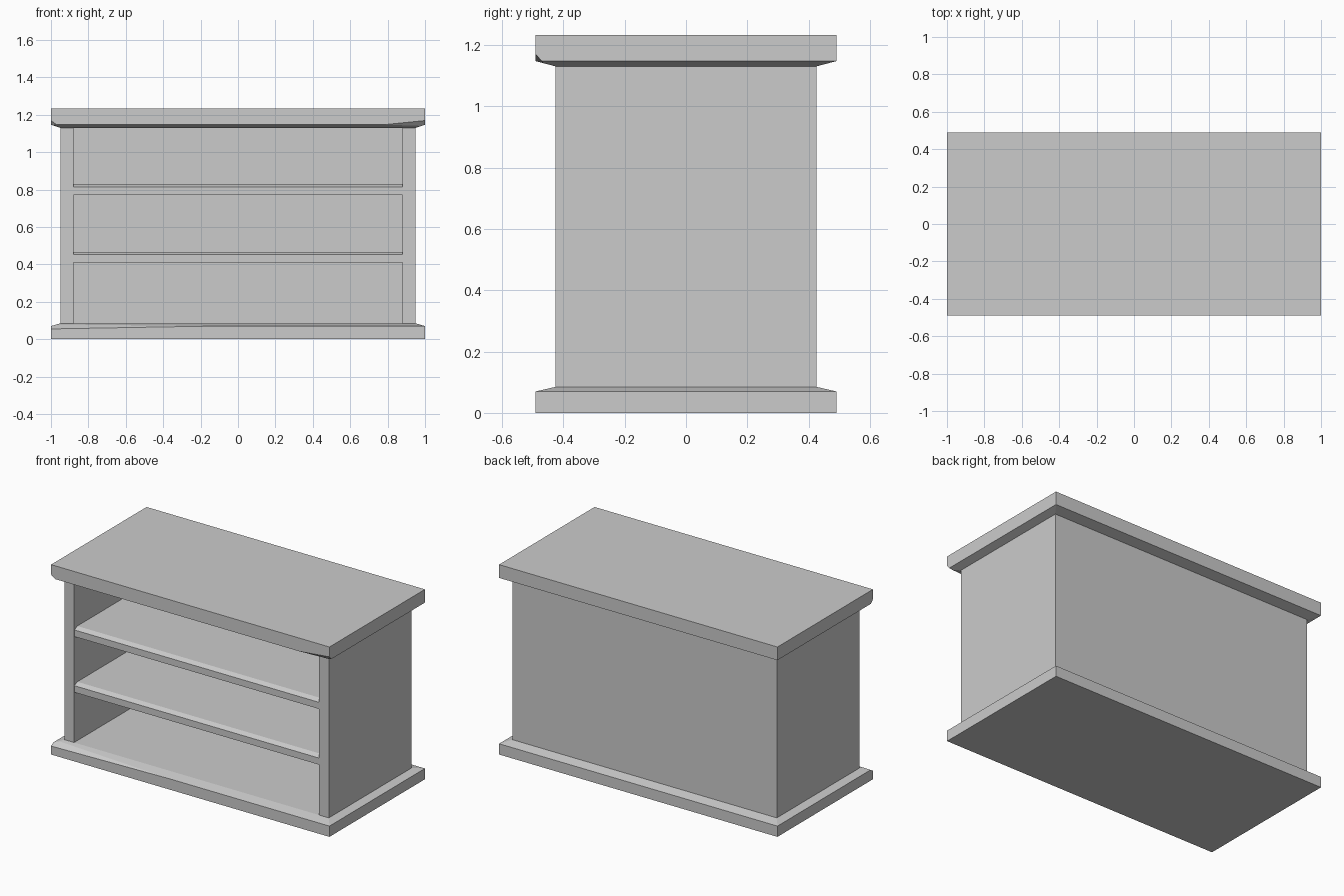
import bpy, bmesh
from mathutils import Vector

if "Cube" in bpy.data.objects:
    bpy.data.objects.remove(bpy.data.objects["Cube"], do_unlink=True)

grey = bpy.data.materials.new("plain grey")
grey.use_nodes = True
GREY = (0.6, 0.6, 0.6, 1)
grey.diffuse_color = GREY
grey.node_tree.nodes["Principled BSDF"].inputs["Base Color"].default_value = GREY


def finish(name, bm):
    bmesh.ops.recalc_face_normals(bm, faces=bm.faces)
    mesh = bpy.data.meshes.new(name)
    bm.to_mesh(mesh)
    bm.free()
    mesh.materials.append(grey)
    obj = bpy.data.objects.new(name, mesh)
    bpy.context.collection.objects.link(obj)


def loft(bm, rings):
    """Solid through stacked rectangles, each (x0, x1, y0, y1, z)."""
    loops = [[bm.verts.new(p) for p in
              ((x0, y0, z), (x1, y0, z), (x1, y1, z), (x0, y1, z))]
             for x0, x1, y0, y1, z in rings]
    for low, high in zip(loops, loops[1:]):
        for i in range(4):
            j = (i + 1) % 4
            bm.faces.new((low[i], low[j], high[j], high[i]))
    bm.faces.new(loops[0])
    bm.faces.new(loops[-1])


def cut_corner(bm, corner, dx, dy, dz):
    """Slice a corner off along the three edges that meet there."""
    c = Vector(corner)
    a, b, d = c + Vector((dx, 0, 0)), c + Vector((0, dy, 0)), c + Vector((0, 0, dz))
    normal = (b - a).cross(d - a).normalized()
    if normal.dot(c - a) < 0:
        normal.negate()
    geom = bm.verts[:] + bm.edges[:] + bm.faces[:]
    bmesh.ops.bisect_plane(bm, geom=geom, plane_co=a, plane_no=normal, clear_outer=True)
    rim = [e for e in bm.edges if e.is_boundary]
    if rim:
        bmesh.ops.holes_fill(bm, edges=rim)


W, D = 1.0, 0.49          # half size of the base and top slabs
w, d = 0.95, 0.425        # half size of the body
T = 0.07                  # wall thickness
FLOOR, CEILING = 0.085, 1.13

# Base slab with a shallow sloped rim
bm = bmesh.new()
loft(bm, [(-W, W, -D, D, 0), (-W, W, -D, D, 0.07), (-w, w, -d, d, FLOOR)])
cut_corner(bm, (-W, -D, 0.07), 0.85, 0.025, -0.015)
finish("base", bm)

# Top slab with a sloped underside and clipped front corners
bm = bmesh.new()
loft(bm, [(-w, w, -d, d, CEILING), (-W, W, -D, D, 1.147), (-W, W, -D, D, 1.233)])
cut_corner(bm, (-W, -D, 1.147), 0.03, 0.02, 0.022)
cut_corner(bm, (W, -D, 1.147), -0.22, 0.02, 0.022)
finish("top", bm)

# Side walls and back
for name, box in {
    "right_side": (-w, T - w, -d, d),
    "left_side": (w - T, w, -d, d),
    "back_panel": (T - w, w - T, d - T, d),
}.items():
    bm = bmesh.new()
    loft(bm, [(*box, FLOOR), (*box, CEILING)])
    finish(name, bm)

# Shelves with a sloped front lip
for name, z in (("lower_shelf", 0.41), ("upper_shelf", 0.772)):
    x, front, back = w - T, -d + 0.003, d - T
    bm = bmesh.new()
    loft(bm, [(-x, x, front, back, z), (-x, x, front, back, z + 0.043),
              (-x, x, front + 0.03, back, z + 0.057)])
    finish(name, bm)
